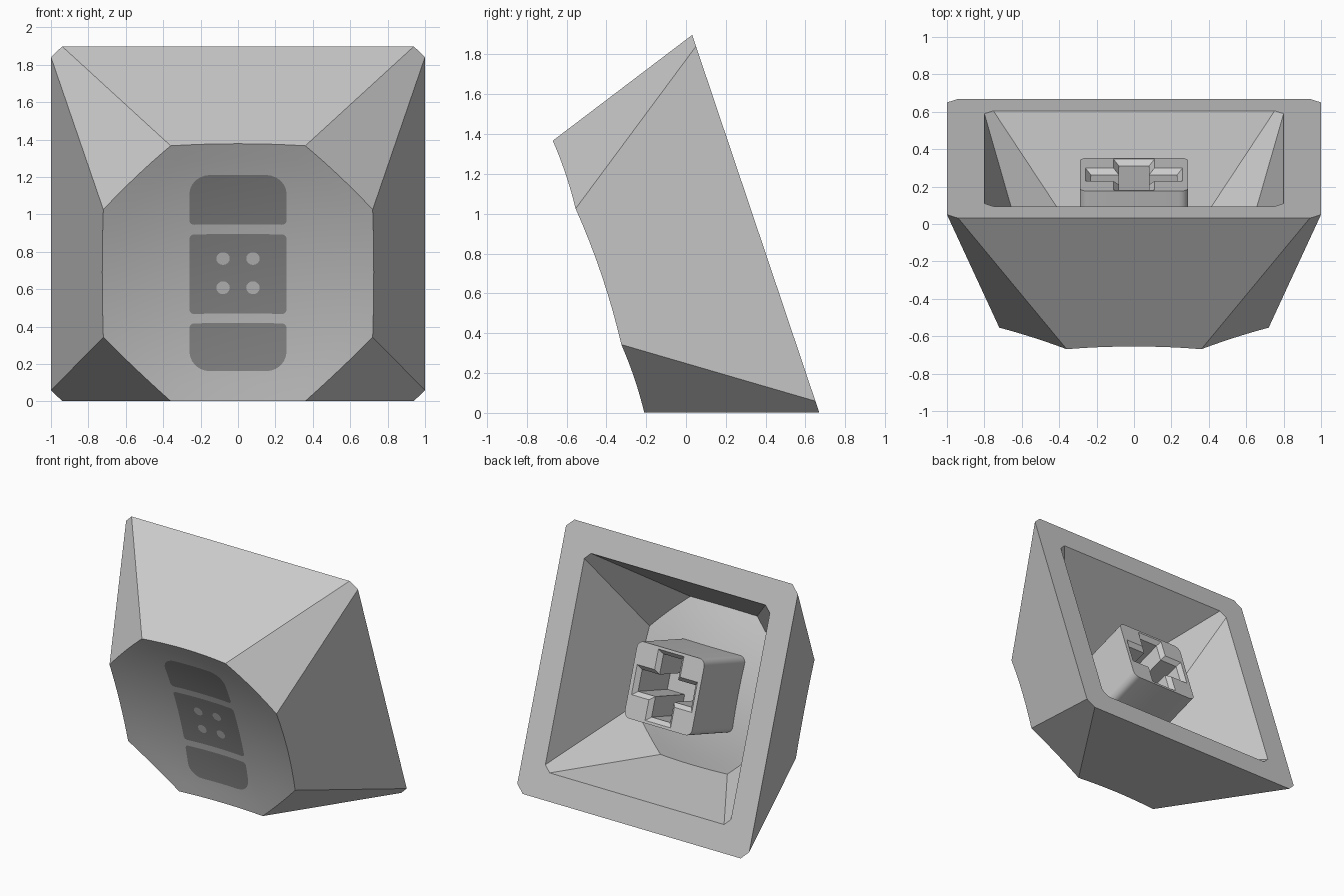
import bpy, bmesh, math
from mathutils import Matrix, Vector

if "Cube" in bpy.data.objects:
    bpy.data.objects.remove(bpy.data.objects["Cube"])

# Local frame: u across, v up the open base, h out towards the dished top
TILT = Matrix.Translation((0, 0.35, 0.95)) @ Matrix.Rotation(math.radians(108.6), 4, 'X')
H = 0.833        # height of the top corners
R = 3.5          # dish radius
RIM2 = 0.36 ** 2 + 0.72 ** 2


def material(name, g):
    m = bpy.data.materials.new(name)
    m.diffuse_color = (g, g, g, 1)
    m.use_nodes = True
    m.node_tree.nodes["Principled BSDF"].inputs["Base Color"].default_value = m.diffuse_color
    return m


BODY = material("light grey", 0.6)
MARK = material("dark grey", 0.28)


def dish(u, v):
    return H - (RIM2 - u * u - v * v) / (2 * R)


def finish(bm, name, mat, recalc=True):
    if recalc:
        bmesh.ops.recalc_face_normals(bm, faces=bm.faces[:])
    bm.transform(TILT)
    me = bpy.data.meshes.new(name)
    bm.to_mesh(me)
    bm.free()
    me.materials.append(mat)
    ob = bpy.data.objects.new(name, me)
    bpy.context.collection.objects.link(ob)
    bpy.ops.object.select_all(action='DESELECT')
    ob.select_set(True)
    bpy.context.view_layer.objects.active = ob
    bpy.ops.object.shade_smooth_by_angle(angle=math.radians(30))
    return ob


def octagon(a, b):
    return [Vector(p) for p in ((a, -b), (b, -a), (b, a), (a, b),
                                (-a, b), (-b, a), (-b, -a), (-a, -b))]


def shell(bm, s, n=8, rings=8):
    """Tapered eight-sided wall closed by a spherical dish, scaled by s."""
    low, top = octagon(0.94, 1.0), octagon(0.36, 0.72)
    edges = []
    for i in range(8):
        a, b = top[i], top[(i + 1) % 8]
        t = (b - a).normalized()
        nrm = Vector((t.y, -t.x))
        slope = (low[i] - a).dot(nrm) / H
        pts = []
        for k in range(n):
            p0 = a.lerp(b, k / n)
            p = p0
            for _ in range(5):            # meet the sloped wall with the dish
                p = p0 + nrm * slope * (H - dish(p.x, p.y))
            pts.append(p)
        edges.append(pts)
    rim = [p for e in edges for p in e]
    N = len(rim)
    levels = [[bm.verts.new((p.x * k / rings * s, p.y * k / rings * s,
                             dish(p.x * k / rings, p.y * k / rings) * s)) for p in rim]
              for k in range(1, rings + 1)]
    mid = bm.verts.new((0, 0, dish(0, 0) * s))
    for j in range(N):
        bm.faces.new((mid, levels[0][j], levels[0][(j + 1) % N]))
        for p, q in zip(levels, levels[1:]):
            bm.faces.new((p[j], q[j], q[(j + 1) % N], p[(j + 1) % N]))
    base = [bm.verts.new((p.x * s, p.y * s, 0)) for p in low]
    for i in range(8):
        arc = [levels[-1][(i * n + k) % N] for k in range(n + 1)]
        bm.faces.new([base[i], base[(i + 1) % 8]] + arc[::-1])
    return base


# Hollow cap: outer shell, inner shell and the flat rim between them
bm = bmesh.new()
outer, inner = shell(bm, 1.0), shell(bm, 0.8)
for i in range(8):
    j = (i + 1) % 8
    bm.faces.new((outer[i], outer[j], inner[j], inner[i]))
finish(bm, "cap_shell", BODY)


def round_rect(x0, x1, y0, y1, r_low, r_high, seg=6):
    """Rounded rectangle with separate radii for its lower and upper corners."""
    pts = []
    for cx, cy, r, a0 in ((x1 - r_low, y0 + r_low, r_low, -90), (x1 - r_high, y1 - r_high, r_high, 0),
                          (x0 + r_high, y1 - r_high, r_high, 90), (x0 + r_low, y0 + r_low, r_low, 180)):
        for k in range(seg + 1):
            a = math.radians(a0 + 90 * k / seg)
            pts.append((cx + r * math.cos(a), cy + r * math.sin(a)))
    return pts


def cross(l, w):
    return [(w, -l), (w, -w), (l, -w), (l, w), (w, w), (w, l),
            (-w, l), (-w, w), (-l, w), (-l, -w), (-w, -w), (-w, -l)]


# Stem: rounded post with a chamfered cross socket
bm = bmesh.new()


def loop(pts, h):
    return [bm.verts.new((x, y, h)) for x, y in pts]


def bridge(a, b):
    for i in range(len(a)):
        j = (i + 1) % len(a)
        bm.faces.new((a[i], a[j], b[j], b[i]))


post = round_rect(-0.29, 0.29, -0.28, 0.28, 0.05, 0.05)
root, end = loop(post, 0.66), loop(post, 0.09)
mouth, throat, floor = loop(cross(0.26, 0.11), 0.09), loop(cross(0.23, 0.08), 0.12), loop(cross(0.23, 0.08), 0.5)
bridge(root, end)
bridge(mouth, throat)
bridge(throat, floor)
bm.faces.new(floor)
bm.faces.new(root)
face_edges = [bm.edges.get((l[i], l[(i + 1) % len(l)])) for l in (end, mouth) for i in range(len(l))]
bmesh.ops.triangle_fill(bm, use_beauty=True, edges=face_edges, normal=(0, 0, -1))
finish(bm, "stem", BODY)


def decal(name, pts, lift, mat):
    """Thin patch that follows the dish."""
    bm = bmesh.new()
    bm.faces.new([bm.verts.new((x, y, 0)) for x, y in pts])
    for axis in ((1, 0, 0), (0, 1, 0)):
        for k in range(-12, 13):
            bmesh.ops.bisect_plane(bm, geom=bm.verts[:] + bm.edges[:] + bm.faces[:],
                                   plane_co=Vector(axis) * (k * 0.0503 + 0.001), plane_no=axis)
    for v in bm.verts:
        v.co.z = dish(v.co.x, v.co.y) + lift
    finish(bm, name, mat, recalc=False)


# Painted bandage: two rounded ends, a centre pad and four dots
decal("lower_strip", round_rect(-0.26, 0.26, -0.565, -0.305, 0.11, 0.025), 0.003, MARK)
decal("centre_pad", round_rect(-0.26, 0.26, -0.253, 0.194, 0.025, 0.025), 0.003, MARK)
decal("upper_strip", round_rect(-0.26, 0.26, 0.25, 0.54, 0.025, 0.11), 0.003, MARK)
for i, (x, y) in enumerate(((-0.08, -0.109), (0.08, -0.109), (-0.08, 0.055), (0.08, 0.055))):
    ring = [(x + 0.036 * math.cos(k * math.pi / 8), y + 0.036 * math.sin(k * math.pi / 8)) for k in range(16)]
    decal(f"dot_{i + 1}", ring, 0.006, BODY)
